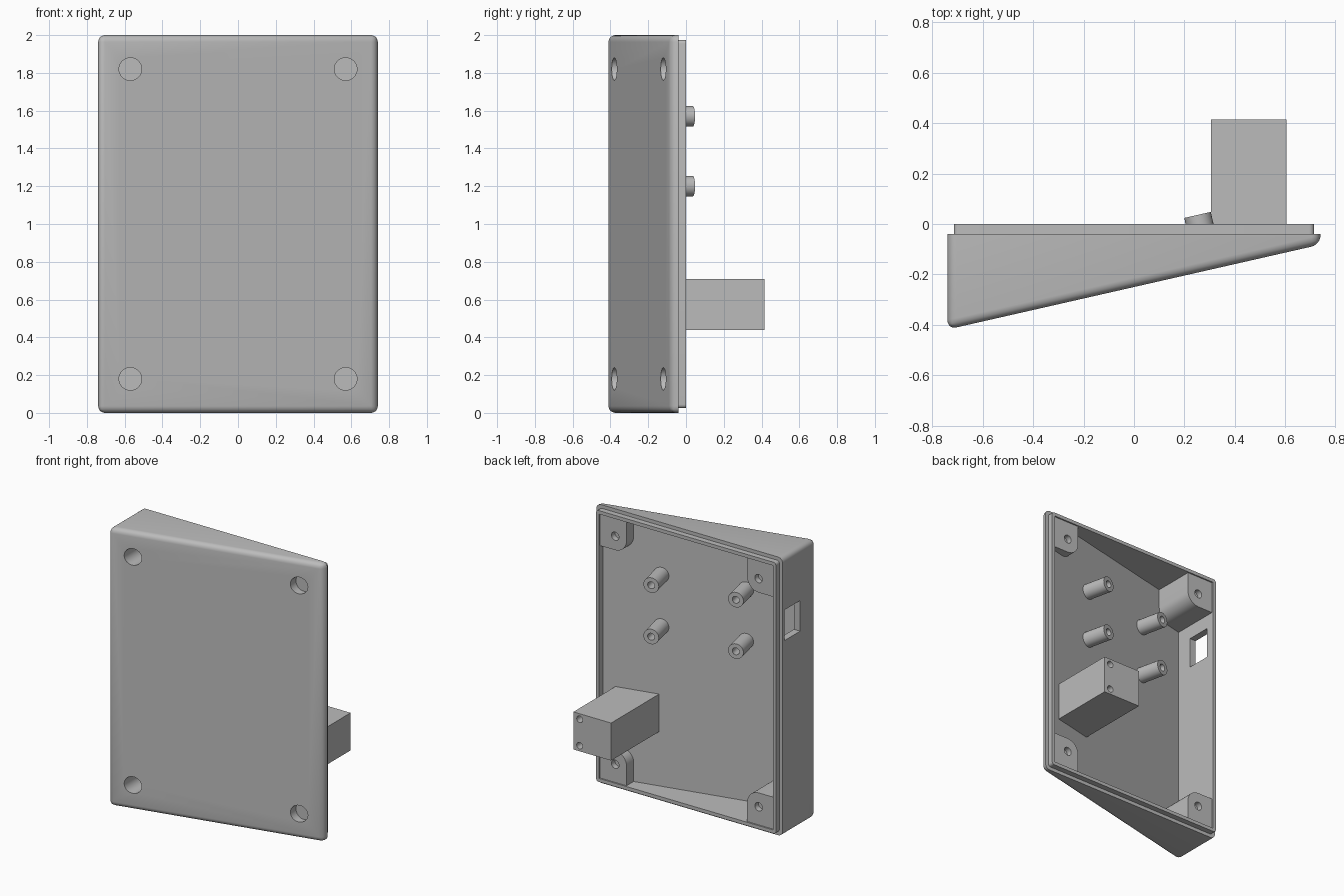
import bpy, bmesh, math
from mathutils import Vector

if "Cube" in bpy.data.objects:
    bpy.data.objects.remove(bpy.data.objects["Cube"])

grey = bpy.data.materials.new("plain_grey")
grey.diffuse_color = (0.5, 0.5, 0.5, 1)
grey.use_nodes = True
grey.node_tree.nodes["Principled BSDF"].inputs["Base Color"].default_value = grey.diffuse_color

SLOPE, TILT = 0.2275, math.atan(0.2275)


def front(x, inset=0.0):
    """y of the sloping front panel, moved inwards by inset."""
    return -0.25 + SLOPE * x + inset


def finish(name, bm):
    bmesh.ops.recalc_face_normals(bm, faces=bm.faces)
    me = bpy.data.meshes.new(name)
    bm.to_mesh(me)
    bm.free()
    me.materials.append(grey)
    ob = bpy.data.objects.new(name, me)
    bpy.context.collection.objects.link(ob)
    return ob


def prism(name, pts, y_front, y_back, bevel=0.0, round_front=False):
    """Extrude an (x, z) outline along y; y_front may depend on x."""
    bm = bmesh.new()
    a = [bm.verts.new((x, y_front(x), z)) for x, z in pts]
    b = [bm.verts.new((x, y_back, z)) for x, z in pts]
    bm.faces.new(a)
    bm.faces.new(b[::-1])
    n = len(pts)
    for i in range(n):
        j = (i + 1) % n
        bm.faces.new((a[i], b[i], b[j], a[j]))
    if bevel:
        edges = [e for e in bm.edges
                 if (e.verts[0] in a) != (e.verts[1] in a)
                 or (round_front and e.verts[0] in a and e.verts[1] in a)]
        bmesh.ops.bevel(bm, geom=edges, offset=bevel, segments=6,
                        profile=0.5, affect='EDGES')
    return finish(name, bm)


def rect(x0, x1, z0, z1):
    return [(x0, z0), (x1, z0), (x1, z1), (x0, z1)]


def rod(name, start, end, radius, sides=32):
    start, end = Vector(start), Vector(end)
    bm = bmesh.new()
    bmesh.ops.create_cone(bm, cap_ends=True, segments=sides, radius1=radius,
                          radius2=radius, depth=(end - start).length)
    rot = (end - start).to_track_quat('Z', 'Y').to_matrix().to_4x4()
    bm.transform(rot)
    bmesh.ops.translate(bm, verts=bm.verts, vec=(start + end) / 2)
    return finish(name, bm)


def combine(target, tool, operation):
    mod = target.modifiers.new("combine", 'BOOLEAN')
    mod.operation, mod.solver, mod.object = operation, 'EXACT', tool
    bpy.context.view_layer.objects.active = target
    bpy.ops.object.modifier_apply(modifier=mod.name)
    bpy.data.objects.remove(tool)


# Wedge case with a stepped rim, hollowed from the back
case = prism("case", rect(-0.74, 0.74, 0, 2), front, -0.04, 0.036, True)
combine(case, prism("rim", rect(-0.715, 0.715, 0.025, 1.975),
                    lambda x: -0.06, 0.0, 0.02), 'UNION')
combine(case, prism("cavity", rect(-0.69, 0.69, 0.05, 1.95),
                    lambda x: front(x, 0.05), 0.1), 'DIFFERENCE')

# Corner screw bosses with one rounded inner corner
corners = [(sx, sz) for sx in (-1, 1) for sz in (-1, 1)]
for sx, sz in corners:
    r = 0.09
    outline = [(0.70, 0.96), (0.70, 0.72)]
    for k in range(9):
        t = math.pi / 2 * k / 8
        outline.append((0.48 + r - r * math.sin(t), 0.72 + r - r * math.cos(t)))
    outline.append((0.48, 0.96))
    pts = [(sx * x, 1 + sz * z) for x, z in outline]
    combine(case, prism("boss", pts, lambda x: front(x, 0.025), -0.01), 'UNION')

# Front counterbores and rear screw holes
for sx, sz in corners:
    x, z = 0.57 * sx, 1 + 0.82 * sz
    combine(case, rod("counterbore", (x, -0.6, z), (x, -0.07, z), 0.06), 'DIFFERENCE')
    combine(case, rod("screw_hole", (x, -0.05, z), (x, 0.1, z), 0.03, 20), 'DIFFERENCE')

# Port opening in the deep side wall
combine(case, prism("port", rect(-0.8, -0.6, 1.40, 1.62),
                    lambda x: -0.24, -0.06), 'DIFFERENCE')
parts = [case]

# Board standoffs, square to the sloping panel
axis = Vector((-math.sin(TILT), math.cos(TILT), 0))
for x, y in ((0.252, 0.036), (-0.329, -0.096)):
    for z in (1.20, 1.57):
        top = Vector((x, y, z))
        post = rod("standoff", top - axis * 0.2, top, 0.054)
        combine(post, rod("pilot", top - axis * 0.12, top + axis * 0.05, 0.025, 20),
                'DIFFERENCE')
        parts.append(post)

# Rear block with two mounting holes
block = prism("rear_block", rect(0.305, 0.605, 0.44, 0.71),
              lambda x: front(x, 0.025), 0.415)
for z in (0.48, 0.67):
    combine(block, rod("pilot", (0.555, 0.3, z), (0.555, 0.5, z), 0.024, 20), 'DIFFERENCE')
parts.append(block)

# Smooth the curved surfaces, keep the edges sharp
bpy.ops.object.select_all(action='DESELECT')
for ob in parts:
    ob.select_set(True)
bpy.context.view_layer.objects.active = case
bpy.ops.object.shade_smooth_by_angle(angle=math.radians(30))
